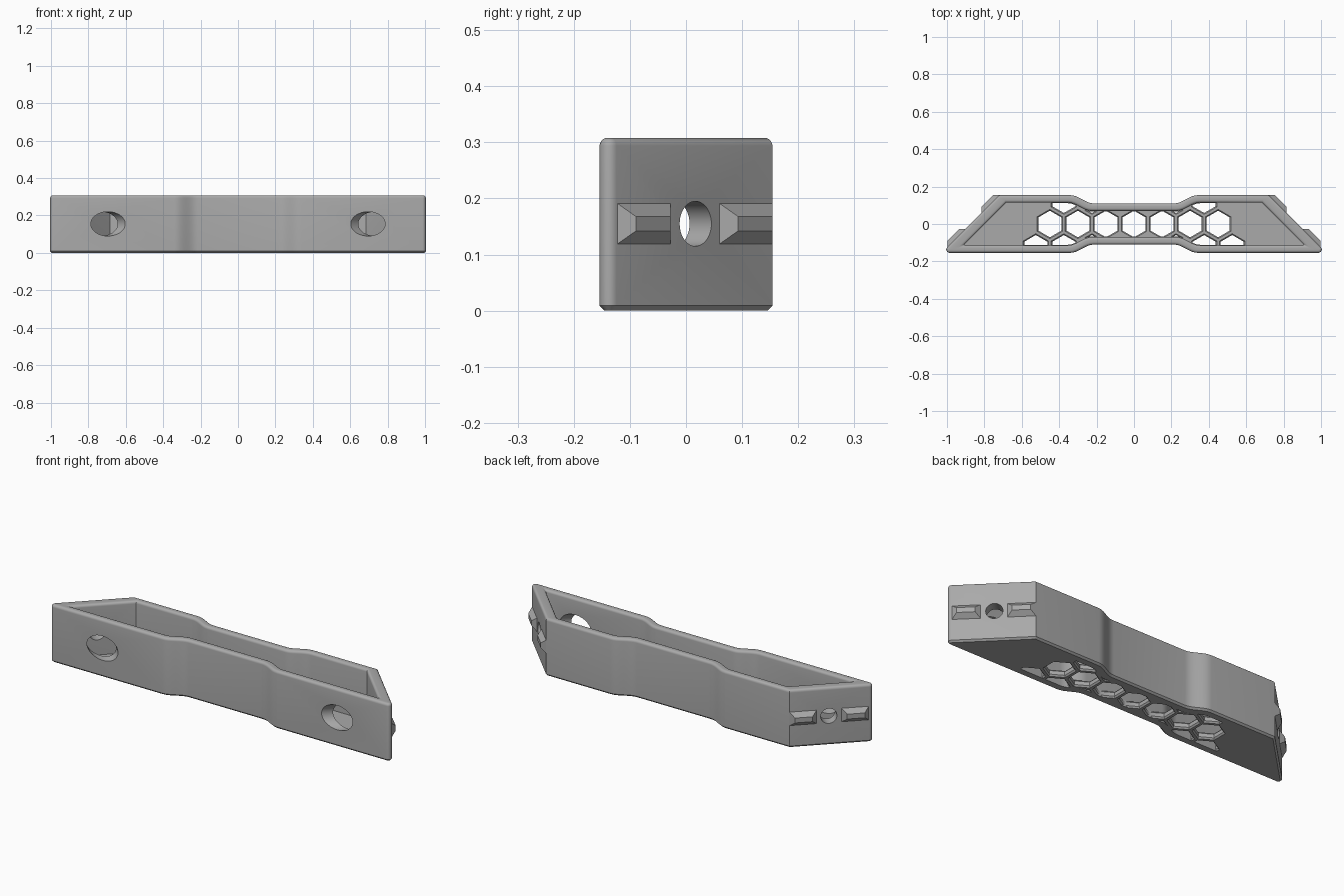
import bpy, bmesh
from math import pi, sin, cos, sqrt
from mathutils import Vector, Matrix

cube = bpy.data.objects.get("Cube")
if cube:
    bpy.data.objects.remove(cube, do_unlink=True)

grey = bpy.data.materials.new("plain grey")
grey.use_nodes = True
COLOR = (0.4, 0.4, 0.4, 1)
grey.diffuse_color = COLOR
grey.node_tree.nodes["Principled BSDF"].inputs["Base Color"].default_value = COLOR

HALF, HEIGHT, WAIST, MID_Z = 0.154, 0.308, 0.044, 0.155


def make(name, bm):
    bmesh.ops.recalc_face_normals(bm, faces=bm.faces)
    mesh = bpy.data.meshes.new(name)
    bm.to_mesh(mesh)
    bm.free()
    mesh.materials.append(grey)
    ob = bpy.data.objects.new(name, mesh)
    bpy.context.collection.objects.link(ob)
    return ob


def loft(bm, rings):
    """Skin closed rings of equal length and cap both ends."""
    rows = [[bm.verts.new(p) for p in ring] for ring in rings]
    for a, b in zip(rows, rows[1:]):
        for i in range(len(a)):
            j = (i + 1) % len(a)
            bm.faces.new((a[i], a[j], b[j], b[i]))
    bm.faces.new(rows[0][::-1])
    bm.faces.new(rows[-1])


def outline(d, z, end=None):
    """Waisted trapezoid outline moved inwards by d (end walls by end)."""
    end = d if end is None else end
    slope = 0.875 - sqrt(2) * end
    steps = [i / 8 for i in range(9)]
    wave = [(0.215 + 0.125 * t + 0.32 * d, HALF - d - WAIST * (1 + cos(pi * t)) / 2)
            for t in steps]
    right = [(x, -y) for x, y in wave]
    r = max(0.0176 - d, 0.004)
    cy = -HALF + d + r
    cx = slope - sqrt(2) * r - cy
    for i in range(7):
        a = -pi / 2 + 0.75 * pi * i / 6
        right.append((cx + r * cos(a), cy + r * sin(a)))
    right.append((slope - HALF + d, HALF - d))
    right += wave[::-1]
    left = [(-x, y) for x, y in reversed(right)]
    return [(x, y, z) for x, y in right + left]


def boolean(target, cutter, operation):
    mod = target.modifiers.new("cut", 'BOOLEAN')
    mod.object = cutter
    mod.operation = operation
    mod.solver = 'EXACT'
    bpy.context.view_layer.objects.active = target
    bpy.ops.object.modifier_apply(modifier=mod.name)
    bpy.data.objects.remove(cutter, do_unlink=True)


# Hollow body: chamfered foot, rounded rim, inner walls and floor
WALL, END, R, FLOOR = 0.04, 0.055, 0.014, 0.035
rings = [outline(0.009, 0), outline(0, 0.009)]
arc = [pi / 2 * i / 5 for i in range(6)]
for a in arc:
    rings.append(outline(R * (1 - cos(a)), HEIGHT - R + R * sin(a)))
for a in reversed(arc):
    back = R * (1 - cos(a))
    rings.append(outline(WALL - back, HEIGHT - R + R * sin(a), END - back))
rings.append(outline(WALL, FLOOR, END))
bm = bmesh.new()
loft(bm, rings)
body = make("handle_body", bm)

# Honeycomb openings in the floor, flared at both faces
centres = [(0.15 * i, 0) for i in range(-3, 4)]
for s in (-1, 1):
    centres += [(s * x, 0.13) for x in (0.225, 0.375)]
    centres += [(s * x, -0.13) for x in (0.225, 0.375, 0.525)]
bm = bmesh.new()
for cx, cy in centres:
    levels = [(0.08, -0.002), (0.071, 0.008), (0.071, FLOOR - 0.008), (0.08, FLOOR + 0.002)]
    loft(bm, [[(cx + r * sin(k * pi / 3), cy + r * cos(k * pi / 3), z) for k in range(6)]
              for r, z in levels])
honeycomb = make("honeycomb_cutter", bm)
bm = bmesh.new()
loft(bm, [outline(WALL + 0.003, -0.1, END), outline(WALL + 0.003, 0.1, END)])
boolean(honeycomb, make("floor_limit", bm), 'INTERSECT')
boolean(body, honeycomb, 'DIFFERENCE')

# Screw bore in each end wall and wider access hole in the front wall
for s in (-1, 1):
    turn = Vector((s, 1, 0)).to_track_quat('Z', 'Y').to_matrix().to_4x4()
    for x, y, r, depth in ((0.858, 0.017, 0.04, 0.2), (0.695, -HALF, 0.065, 0.28)):
        bm = bmesh.new()
        bmesh.ops.create_cone(bm, cap_ends=True, segments=48, radius1=r, radius2=r, depth=depth,
                              matrix=Matrix.Translation((s * x, y, MID_Z)) @ turn)
        boolean(body, make("bore_cutter", bm), 'DIFFERENCE')

# Raised locating keys on the slanted ends
RISE = 0.023
for s, side in ((1, "left"), (-1, "right")):
    for y0, y1, place in ((-0.122, -0.028, "front"), (0.06, HALF, "back")):
        key = []
        for out, inset in ((-0.004, 0), (0, 0), (RISE, RISE)):
            ring = []
            for y, up in ((y0, -1), (y1, -1), (y1, 1), (y0, 1)):
                along = inset / sqrt(2) * (1 if y == y0 else -1)
                x = 0.875 - y - along + out / sqrt(2)
                ring.append((s * x, y + along + out / sqrt(2),
                             MID_Z + up * (0.036 - inset)))
            key.append(ring)
        bm = bmesh.new()
        loft(bm, key)
        make(f"{side}_{place}_key", bm)

# Smooth the rounded areas and keep real edges sharp
bpy.ops.object.select_all(action='DESELECT')
body.select_set(True)
bpy.context.view_layer.objects.active = body
bpy.ops.object.shade_smooth_by_angle(angle=pi / 6)
